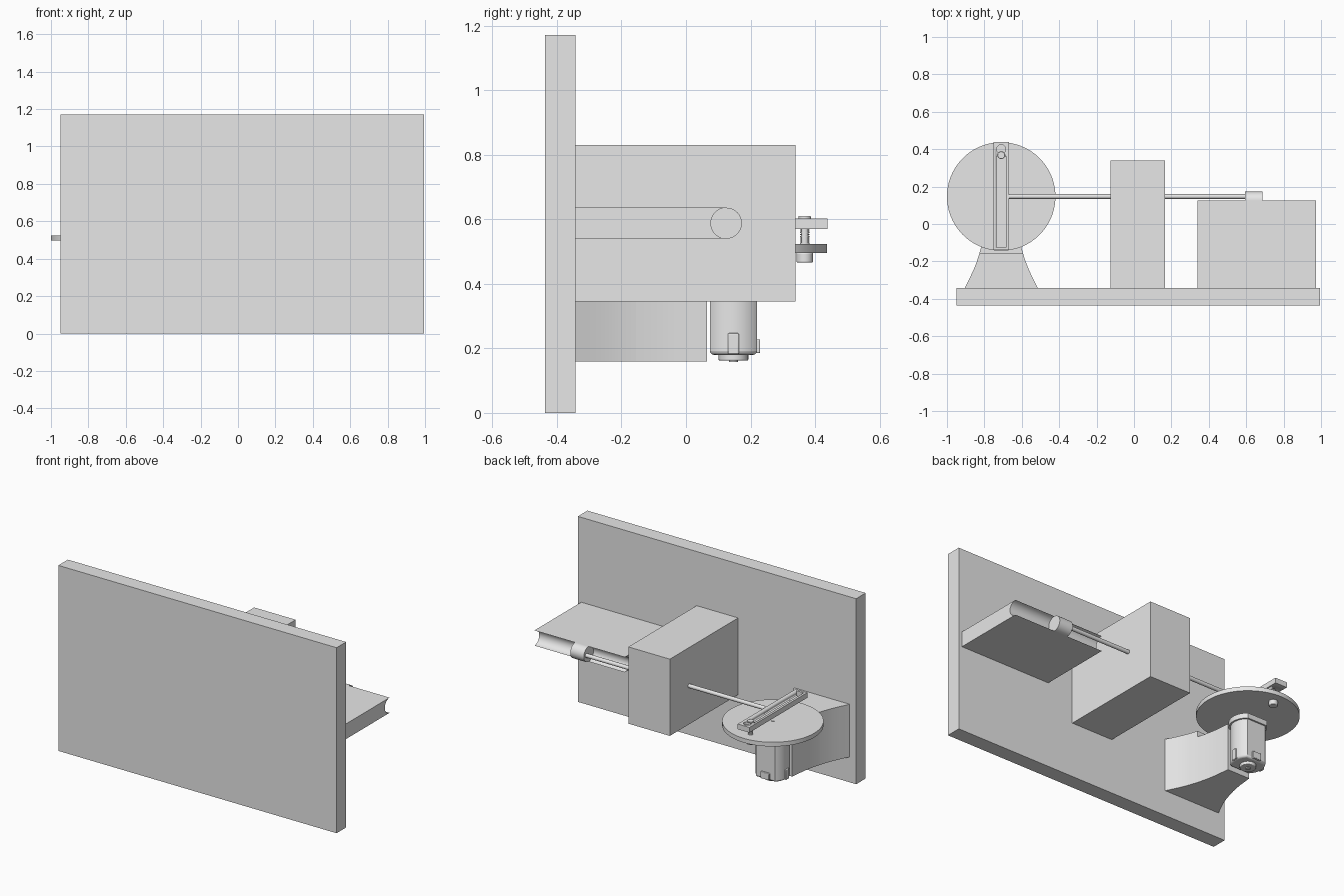
import bpy, bmesh, math
from mathutils import Vector

cube = bpy.data.objects.get("Cube")
if cube:
    bpy.data.objects.remove(cube, do_unlink=True)

grey = bpy.data.materials.new("plain_grey")
grey.use_nodes = True
colour = (0.8, 0.8, 0.8, 1)
grey.diffuse_color = colour
grey.node_tree.nodes["Principled BSDF"].inputs["Base Color"].default_value = colour


def finish(name, bm):
    bmesh.ops.recalc_face_normals(bm, faces=bm.faces)
    mesh = bpy.data.meshes.new(name)
    bm.to_mesh(mesh)
    bm.free()
    mesh.materials.append(grey)
    obj = bpy.data.objects.new(name, mesh)
    bpy.context.collection.objects.link(obj)
    bpy.ops.object.select_all(action='DESELECT')
    obj.select_set(True)
    bpy.context.view_layer.objects.active = obj
    bpy.ops.object.shade_smooth_by_angle(angle=math.radians(30))
    return obj


def prism(name, outline, start, end, axis='z'):
    """Extrude a closed outline: (x, y) along z, or (y, z) along x."""
    bm = bmesh.new()
    place = (lambda a, b: (a, b, start)) if axis == 'z' else (lambda a, b: (start, a, b))
    face = bm.faces.new([bm.verts.new(place(a, b)) for a, b in outline])
    new = bmesh.ops.extrude_face_region(bm, geom=[face])["geom"]
    d = end - start
    move = Vector((0, 0, d)) if axis == 'z' else Vector((d, 0, 0))
    bmesh.ops.translate(bm, vec=move, verts=[v for v in new if isinstance(v, bmesh.types.BMVert)])
    return finish(name, bm)


def box(name, x, y, z):
    return prism(name, [(x[0], y[0]), (x[1], y[0]), (x[1], y[1]), (x[0], y[1])], *z)


def arc(a, b, r, start=0, end=360, n=48):
    full = end - start == 360
    angles = [math.radians(start + (end - start) * i / n) for i in range(n if full else n + 1)]
    return [(a + r * math.cos(t), b + r * math.sin(t)) for t in angles]


def bevel(obj, width):
    mod = obj.modifiers.new("soft_edge", 'BEVEL')
    mod.width, mod.segments, mod.limit_method = width, 3, 'ANGLE'
    mod.angle_limit = math.radians(50)


def cut(obj, cutter):
    mod = obj.modifiers.new("cut", 'BOOLEAN')
    mod.operation, mod.object = 'DIFFERENCE', cutter
    cutter.hide_render = True
    cutter.hide_set(True)


cx, cy = -0.71, 0.147   # wheel centre

# Upright board and guide block
box("back_board", (-0.95, 0.995), (-0.437, -0.342), (0, 1.172))
box("guide_block", (-0.125, 0.165), (-0.342, 0.34), (0.345, 0.83))

# Shelf with a half-round groove along its free edge
sy, sz, sr = 0.125, 0.588, 0.048
prism("grooved_shelf", [(-0.342, sz + sr), (-0.342, sz - sr)]
      + arc(sy, sz, sr, 270, 90, 24), 0.34, 0.972, 'x')

# Plunger and its push rod
prism("plunger", arc(sy, sz, sr), 0.593, 0.688, 'x')
prism("push_rod", arc(cy, sz, 0.0125, n=24), -0.67, 0.6, 'x')

# Crank wheel and motor shaft
prism("crank_wheel", arc(cx, cy, 0.29, n=96), 0.496, 0.523)
prism("motor_shaft", arc(cx, cy, 0.01, n=16), 0.45, 0.526)

# Slotted yoke: frame with a long slot and a bridge near its far end
yoke = box("slotted_yoke", (-0.75, -0.668), (-0.14, 0.438), (0.57, 0.603))
cut(yoke, box("slot_cutter", (-0.735, -0.684), (-0.125, 0.36), (0.5, 0.7)))
cut(yoke, prism("hole_cutter", arc(cx, 0.4, 0.024, n=24), 0.585, 0.7))

# Crank pin with thread ridges, tip and head
py = 0.368
prism("crank_pin", arc(cx, py, 0.011, n=24), 0.47, 0.608)
for i in range(7):
    z = 0.524 + i * 0.0068
    prism("pin_thread", arc(cx, py, 0.0145, n=24), z, z + 0.0035)
bevel(prism("pin_tip", arc(cx, py, 0.02, n=24), 0.6, 0.61), 0.003)
bevel(prism("pin_head", arc(cx, py, 0.026, n=32), 0.466, 0.497), 0.004)

# Flared bracket, full height by the board and lower under the wheel
flare = [(-0.342, 0.195), (-0.29, 0.169), (-0.245, 0.148), (-0.2, 0.13), (-0.155, 0.116)]
neck = [(-0.155, 0.116), (-0.1, 0.101), (-0.03, 0.088), (0.065, 0.078)]
for name, side, top in (("bracket_foot", flare, 0.493), ("bracket_neck", neck, 0.455)):
    outline = [(cx + w, y) for y, w in side] + [(cx - w, y) for y, w in reversed(side)]
    prism(name, outline, 0.16, top)


def flat_sided(r, h):
    """Round outline flattened at front and back."""
    t = math.degrees(math.asin(h / r))
    return arc(cx, cy, r, -t, t, 16) + arc(cx, cy, r, 180 - t, 180 + t, 16)


# Motor can, collar and end boss
bevel(prism("motor_can", flat_sided(0.098, 0.073), 0.18, 0.46), 0.012)
prism("motor_collar", flat_sided(0.108, 0.083), 0.425, 0.457)
bevel(prism("motor_boss", arc(cx, cy, 0.046), 0.162, 0.185), 0.004)
prism("boss_tip", arc(cx, cy, 0.014, n=24), 0.157, 0.165)

# Motor clips on both rounded sides, and terminal on the back
for s in (-1, 1):
    x = cx + s * 0.097
    bevel(box("motor_clip", (x - 0.007, x + 0.007), (cy - 0.017, cy + 0.017), (0.182, 0.247)), 0.004)
bevel(box("motor_terminal", (cx - 0.03, cx + 0.03), (0.21, 0.23), (0.185, 0.228)), 0.004)
